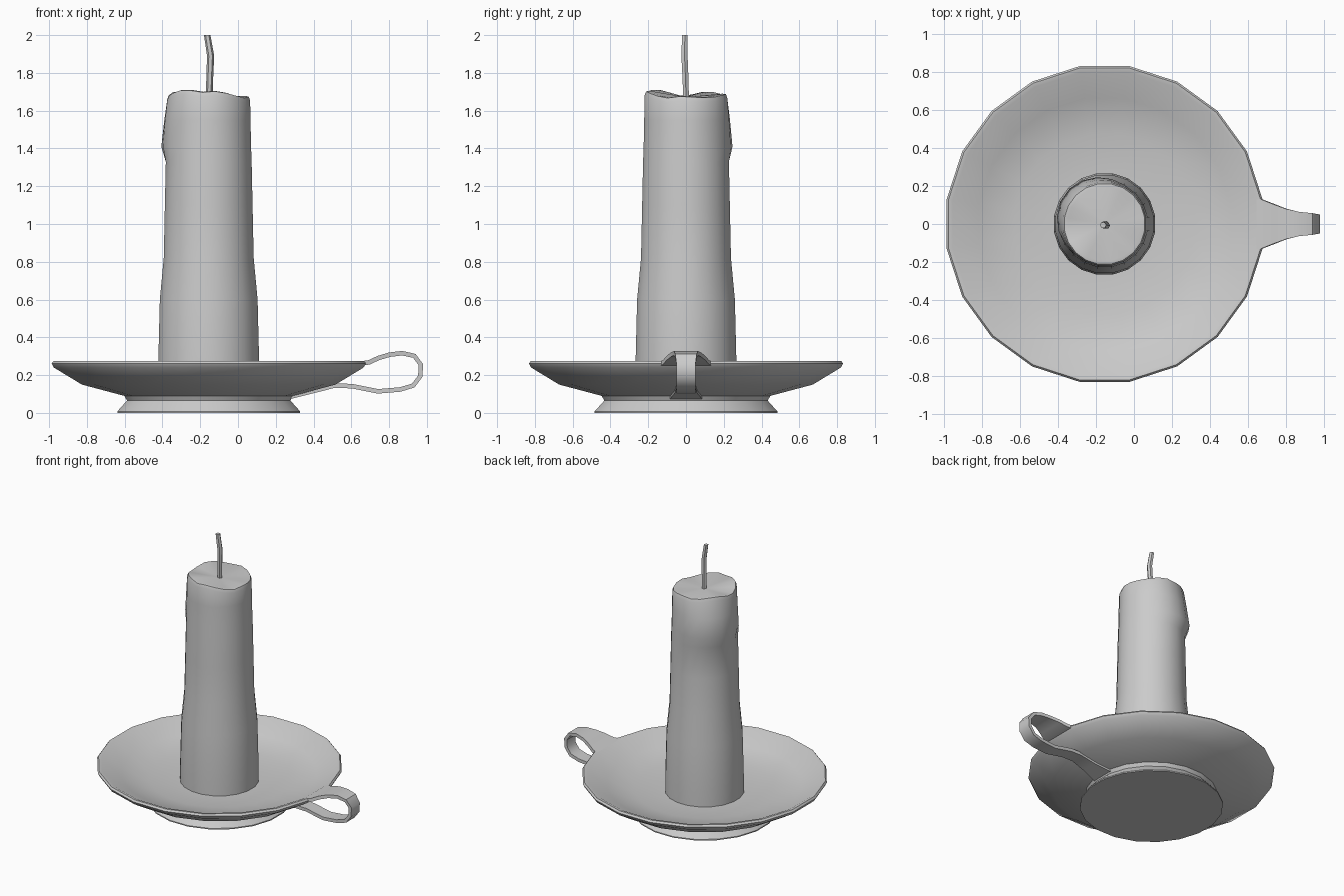
import bpy, bmesh, math
from mathutils import Vector

if "Cube" in bpy.data.objects:
    bpy.data.objects.remove(bpy.data.objects["Cube"])

CX = -0.155   # axis of dish and candle
N = 20        # sides of the round parts


def finish(name, bm, angle=40):
    bmesh.ops.recalc_face_normals(bm, faces=bm.faces)
    me = bpy.data.meshes.new(name)
    bm.to_mesh(me)
    bm.free()
    ob = bpy.data.objects.new(name, me)
    bpy.context.collection.objects.link(ob)
    bpy.ops.object.select_all(action='DESELECT')
    ob.select_set(True)
    bpy.context.view_layer.objects.active = ob
    bpy.ops.object.shade_smooth_by_angle(angle=math.radians(angle))
    return ob


def bridge(bm, rings):
    for a, b in zip(rings, rings[1:]):
        n = len(a)
        for i in range(n):
            j = (i + 1) % n
            bm.faces.new((a[i], a[j], b[j], b[i]))


def fan(bm, ring, centre):
    c = bm.verts.new(centre)
    for i in range(len(ring)):
        bm.faces.new((ring[i], ring[(i + 1) % len(ring)], c))


# Dish with flared foot: lathe profile (radius, z)
profile = [(0.49, 0), (0.49, 0.008), (0.438, 0.065), (0.452, 0.09), (0.68, 0.15),
           (0.83, 0.24), (0.842, 0.262), (0.832, 0.275), (0.81, 0.272),
           (0.67, 0.2), (0.48, 0.162), (0.26, 0.15)]
bm = bmesh.new()
rings = []
for r, z in profile:
    rings.append([bm.verts.new((CX + r * math.cos(a), r * math.sin(a), z))
                  for a in [(i + 0.5) * 2 * math.pi / N for i in range(N)]])
bridge(bm, rings)
fan(bm, rings[0], (CX, 0, 0))
fan(bm, rings[-1], (CX, 0, 0.15))
finish("dish", bm)

# Candle: tapered body, drip bulge at back left, uneven melted rim
rim = [1.675, 1.672, 1.675, 1.685, 1.69, 1.685, 1.69, 1.70, 1.70, 1.685,
       1.68, 1.695, 1.71, 1.71, 1.70, 1.705, 1.695, 1.68, 1.67, 1.678]
body = [(0.27, 0.14), (0.27, 0.28), (0.262, 0.6), (0.241, 0.82), (0.235, 1.1),
        (0.23, 1.33), (0.227, 1.41), (0.224, 1.55)]
bm = bmesh.new()
rings = [[] for _ in range(len(body) + 3)]
for i in range(N):
    a = (i + 0.5) * 2 * math.pi / N
    c, s = math.cos(a), math.sin(a)
    drip = max(0, math.cos(a - math.radians(140))) ** 1.5
    pts = [(r + drip * {1.41: 0.034, 1.55: 0.018}.get(z, 0), z) for r, z in body]
    pts += [(0.222, rim[i] - 0.025), (0.214, rim[i] - 0.003), (0.196, rim[i])]
    for ring, (r, z) in zip(rings, pts):
        ring.append(bm.verts.new((CX + r * c, r * s, z)))
bridge(bm, rings)
fan(bm, rings[0], (CX, 0, 0.14))
fan(bm, rings[-1], (CX, 0, 1.672))
finish("candle", bm)

# Wick: slim bent hexagonal rod (x, y, z, radius)
bm = bmesh.new()
rings = []
for x, y, z, r in [(-0.153, 0, 1.65, 0.018), (-0.15, -0.002, 1.76, 0.018),
                   (-0.145, -0.008, 1.89, 0.019), (-0.163, -0.006, 2.0, 0.017)]:
    rings.append([bm.verts.new((x + r * math.cos(k * math.pi / 3),
                                y + r * math.sin(k * math.pi / 3), z)) for k in range(6)])
bridge(bm, rings)
bm.faces.new(rings[0])
bm.faces.new(rings[-1])
finish("wick", bm)

# Handle: looped strap, outer path (x, z, half width)
path = [(0.645, 0.272, 0.14), (0.69, 0.279, 0.122), (0.74, 0.302, 0.102), (0.80, 0.32, 0.08),
        (0.87, 0.328, 0.064), (0.94, 0.312, 0.057), (0.98, 0.258, 0.05),
        (0.976, 0.19, 0.05), (0.935, 0.135, 0.05), (0.86, 0.112, 0.05),
        (0.74, 0.102, 0.05), (0.60, 0.13, 0.05), (0.51, 0.132, 0.05),
        (0.40, 0.104, 0.06), (0.28, 0.074, 0.085)]
T = 0.024
bm = bmesh.new()
rings = []
for i, (x, z, w) in enumerate(path):
    p, q = path[max(i - 1, 0)], path[min(i + 1, len(path) - 1)]
    d = Vector((q[0] - p[0], q[1] - p[1])).normalized()
    xi, zi = x + d.y * T, z - d.x * T      # inward side of the loop
    rings.append([bm.verts.new(v) for v in
                  ((x, -w, z), (x, w, z), (xi, w, zi), (xi, -w, zi))])
bridge(bm, rings)
bm.faces.new(rings[0])
bm.faces.new(rings[-1])
finish("handle", bm)
